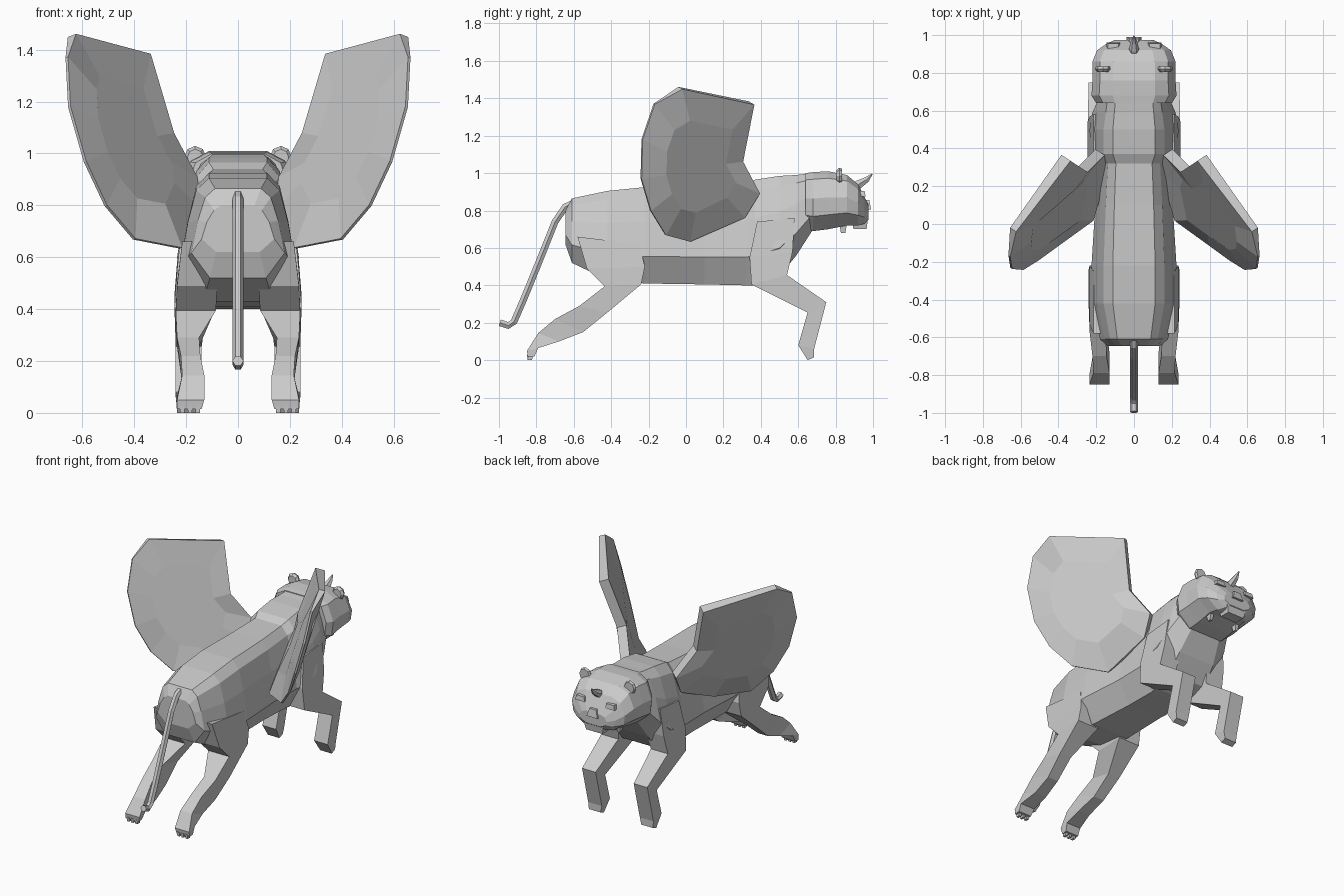
import bpy, bmesh
from math import cos, sin, tau
from mathutils import Vector


def finish(name, bm, mirror=False):
    bmesh.ops.recalc_face_normals(bm, faces=bm.faces)
    me = bpy.data.meshes.new(name)
    bm.to_mesh(me)
    bm.free()
    ob = bpy.data.objects.new(name, me)
    bpy.context.collection.objects.link(ob)
    if mirror:
        ob.modifiers.new("mirror", 'MIRROR').use_axis[0] = True
    return ob


def loft(name, rings, mirror=False):
    bm = bmesh.new()
    vs = [[bm.verts.new(p) for p in r] for r in rings]
    n = len(vs[0])
    for a, b in zip(vs, vs[1:]):
        for i in range(n):
            j = (i + 1) % n
            bm.faces.new((a[i], a[j], b[j], b[i]))
    bm.faces.new(vs[0])
    bm.faces.new(vs[-1])
    return finish(name, bm, mirror)


def both_sides(half, y):
    return [(x, y, z) for x, z in half] + [(-x, y, z) for x, z in reversed(half)]


# Body: y, top z, bottom z, spine half width, flank half width
def body_ring(y, zt, zb, wt, w):
    h = zt - zb
    half = [(wt * 0.8, zt), (wt * 1.15, zt - 0.1 * h), (w * 0.86, zt - 0.36 * h),
            (w, zb + 0.28 * h), (w * 0.6, zb)]
    return both_sides(half, y)


loft("body", [body_ring(*s) for s in [
    (-0.645, 0.80, 0.62, 0.08, 0.14), (-0.61, 0.865, 0.52, 0.11, 0.18),
    (-0.42, 0.905, 0.43, 0.14, 0.225), (-0.22, 0.925, 0.41, 0.14, 0.225),
    (0.10, 0.93, 0.405, 0.13, 0.205), (0.32, 0.94, 0.40, 0.12, 0.21),
    (0.37, 0.965, 0.40, 0.14, 0.23), (0.50, 0.985, 0.45, 0.14, 0.235),
    (0.59, 0.99, 0.56, 0.13, 0.22), (0.68, 1.00, 0.70, 0.12, 0.18)]])


# Head: y, top z, bottom z, half width
def head_ring(y, zt, zb, w):
    h = zt - zb
    half = [(w * 0.5, zt), (w * 0.82, zt - 0.12 * h), (w, zt - 0.45 * h),
            (w * 0.95, zb + 0.25 * h), (w * 0.55, zb)]
    return both_sides(half, y)


loft("head", [head_ring(*s) for s in [
    (0.64, 1.0, 0.70, 0.20), (0.68, 1.005, 0.69, 0.225), (0.76, 1.01, 0.70, 0.22),
    (0.86, 0.99, 0.72, 0.22), (0.92, 0.94, 0.72, 0.195), (0.955, 0.87, 0.73, 0.145),
    (0.975, 0.83, 0.75, 0.10)]])


# Tapered boxes on the face
def wedge(name, loc, size, top=0.6, mirror=False):
    x, y, z = loc
    a, b, c = (s / 2 for s in size)
    rings = [[(x + i * a * k, y + j * b * k, z + d)
              for i, j in ((-1, -1), (1, -1), (1, 1), (-1, 1))]
             for d, k in ((-c, 1), (c, top))]
    return loft(name, rings, mirror)


wedge("nose", (0, 0.965, 0.83), (0.08, 0.05, 0.05))
wedge("mouth_chin", (0, 0.93, 0.725), (0.12, 0.07, 0.05), 1.2)
wedge("eye_ridge", (0.11, 0.935, 0.89), (0.07, 0.05, 0.03), 0.8, True)
wedge("jaw_tuft", (0.1, 0.84, 0.705), (0.03, 0.04, -0.05), 0.6, True)

# Forehead horn
horn = [(0.89, 0.915, 0.028), (0.93, 0.945, 0.026), (0.965, 0.965, 0.018), (0.995, 0.995, 0.004)]
loft("forehead_horn", [[(r * cos(tau * i / 6), y + r * 0.7 * sin(tau * i / 6),
                        z - r * 0.7 * sin(tau * i / 6)) for i in range(6)]
                       for y, z, r in horn])

# Ears: thin rounded discs
loft("ear", [[(0.165 + r * cos(tau * i / 8), y, 0.985 + r * 1.05 * sin(tau * i / 8))
              for i in range(8)] for y, r in ((0.805, 0.03), (0.82, 0.042), (0.835, 0.036))], True)


# Legs: four-sided stations as (y1, z1, y2, z2, inner x, outer x)
def leg(name, stations):
    loft(name, [[(a, y1, z1), (b, y1, z1), (b, y2, z2), (a, y2, z2)]
                for y1, z1, y2, z2, a, b in stations], True)


leg("front_leg", [
    (0.38, 0.74, 0.58, 0.76, 0.10, 0.215), (0.34, 0.55, 0.57, 0.58, 0.10, 0.235),
    (0.35, 0.405, 0.54, 0.455, 0.12, 0.245), (0.65, 0.255, 0.75, 0.31, 0.14, 0.24),
    (0.60, 0.08, 0.685, 0.06, 0.14, 0.24), (0.65, 0.0, 0.685, 0.015, 0.15, 0.235)])
leg("back_leg", [
    (-0.58, 0.66, -0.25, 0.62, 0.10, 0.215), (-0.53, 0.49, -0.22, 0.50, 0.08, 0.235),
    (-0.435, 0.395, -0.24, 0.405, 0.085, 0.24), (-0.57, 0.29, -0.42, 0.255, 0.15, 0.235),
    (-0.70, 0.22, -0.55, 0.15, 0.145, 0.22), (-0.79, 0.145, -0.68, 0.10, 0.13, 0.215),
    (-0.85, 0.05, -0.79, 0.065, 0.13, 0.235), (-0.845, 0.015, -0.81, 0.02, 0.14, 0.235)])

# Claws on the back paws
for i in range(3):
    wedge("back_claw", (0.155 + 0.03 * i, -0.835, 0.014), (0.016, 0.025, 0.028), 1.2, True)

# Tail: six-sided tube along a bent path
path = [Vector((0, y, z)) for y, z in [
    (-0.58, 0.85), (-0.645, 0.82), (-0.70, 0.74), (-0.78, 0.54), (-0.87, 0.32),
    (-0.92, 0.205), (-0.95, 0.185), (-0.995, 0.20)]]
rings = []
for k, p in enumerate(path):
    t = (path[min(k + 1, len(path) - 1)] - path[max(k - 1, 0)]).normalized()
    n = t.cross(Vector((1, 0, 0)))
    rings.append([p + 0.021 * (Vector((cos(tau * i / 6), 0, 0)) + n * sin(tau * i / 6))
                  for i in range(6)])
loft("tail", rings)

# Wings: thin outline that swells towards an inner ring on both faces
outline = [Vector(p) for p in [
    (0.36, 0.35, 1.375), (0.64, -0.03, 1.455), (0.66, -0.17, 1.37), (0.65, -0.235, 1.18),
    (0.59, -0.24, 0.97), (0.51, -0.19, 0.80), (0.40, -0.11, 0.67), (0.22, 0.02, 0.635),
    (0.16, 0.30, 0.77), (0.18, 0.38, 0.90), (0.27, 0.29, 1.07)]]
normal = Vector((-0.303, -0.199, 0.114)).normalized()
centre = Vector((0.43, 0.06, 1.04))
thick = [0.03, 0.02] + [0.006] * 6 + [0.03] * 3


def wing_ring(scale, side):
    return [centre + (p - centre) * scale + normal * side * (t if scale == 1 else 0.03)
            for p, t in zip(outline, thick)]


loft("wing", [wing_ring(0.6, -1), wing_ring(1, -1), wing_ring(1, 1), wing_ring(0.6, 1)], True)
